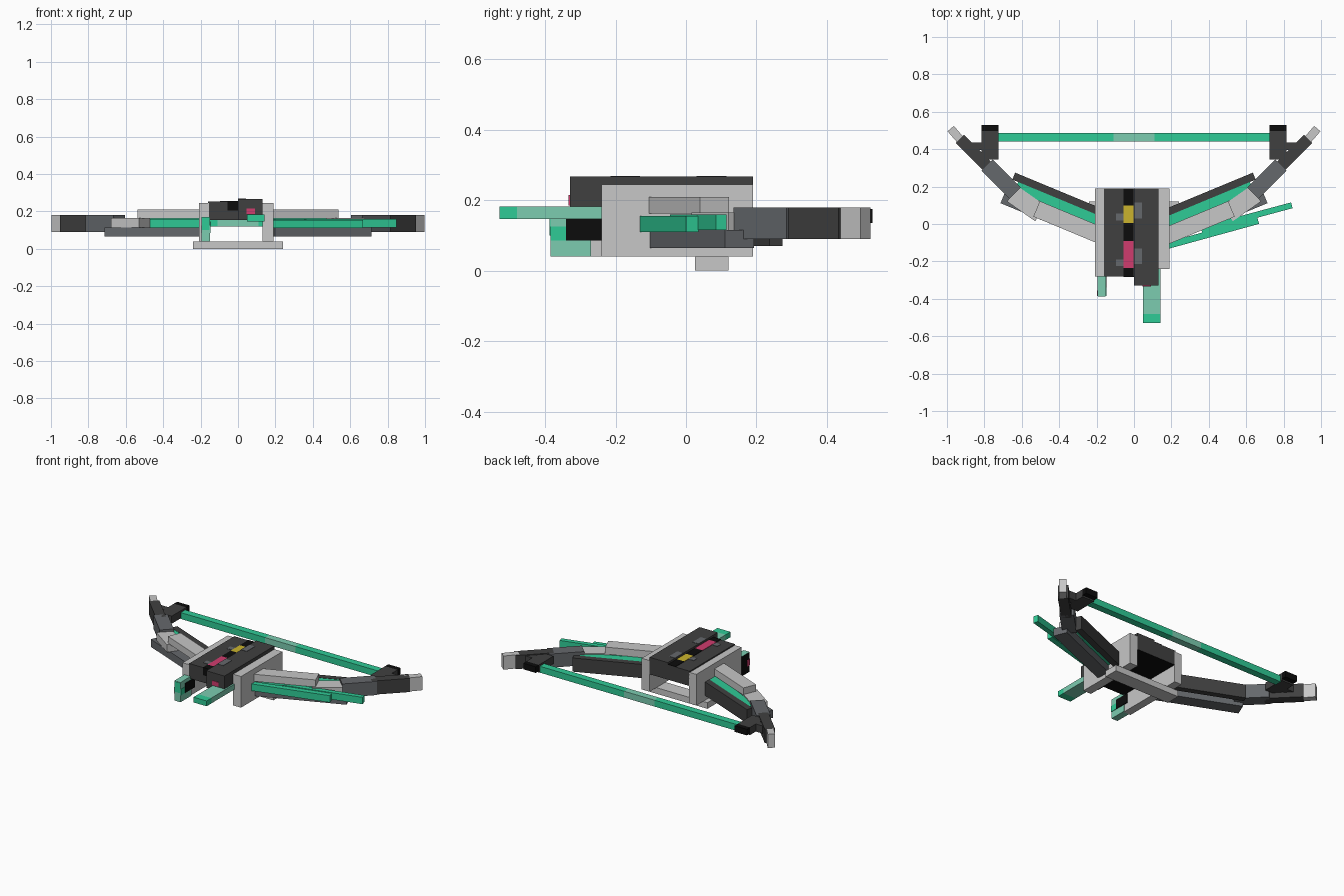
import bpy, math

if "Cube" in bpy.data.objects:
    bpy.data.objects.remove(bpy.data.objects["Cube"])


def material(name, rgb):
    m = bpy.data.materials.new(name)
    lin = [((c / 255 + 0.055) / 1.055) ** 2.4 for c in rgb]
    m.diffuse_color = (*lin, 1)
    m.use_nodes = True
    m.node_tree.nodes["Principled BSDF"].inputs["Base Color"].default_value = m.diffuse_color
    return m


TEAL = material("bright teal", (47, 203, 150))
PALE = material("pale teal", (124, 204, 176))
LIGHT = material("light grey", (199, 199, 199))
MID = material("mid grey", (101, 104, 108))
DARK = material("dark grey", (64, 64, 64))
BLACK = material("black", (12, 12, 12))
YELLOW = material("yellow", (203, 180, 45))
PINK = material("magenta", (208, 60, 110))


def box(name, x, y, z, mat):
    """Box from (min, max) ranges on each axis."""
    v = [(a, b, c) for a in x for b in y for c in z]
    f = [(0, 1, 3, 2), (4, 6, 7, 5), (0, 4, 5, 1), (2, 3, 7, 6), (0, 2, 6, 4), (1, 5, 7, 3)]
    me = bpy.data.meshes.new(name)
    me.from_pydata(v, [], f)
    me.materials.append(mat)
    ob = bpy.data.objects.new(name, me)
    bpy.context.collection.objects.link(ob)
    return ob


def beam(name, a, b, width, z, mat):
    """Flat bar lying from point a to point b in plan."""
    dx, dy = b[0] - a[0], b[1] - a[1]
    h = math.hypot(dx, dy) / 2
    ob = box(name, (-h, h), (-width / 2, width / 2), z, mat)
    ob.location = ((a[0] + b[0]) / 2, (a[1] + b[1]) / 2, 0)
    ob.rotation_euler.z = math.atan2(dy, dx)
    return ob


def colour_side(ob, mat, axis, sign):
    """Give the faces that point along one axis another colour."""
    ob.data.materials.append(mat)
    k = len(ob.data.materials) - 1
    for p in ob.data.polygons:
        if p.normal[axis] * sign > 0.9:
            p.material_index = k


# Central housing: side plates, bottom bar, two top blocks
box("left_side_plate", (-0.208, -0.155), (-0.28, 0.19), (0.04, 0.245), LIGHT)
box("right_side_plate", (0.132, 0.19), (-0.24, 0.19), (0.04, 0.245), LIGHT)
box("bottom_bar", (-0.24, 0.24), (0.025, 0.12), (0.0, 0.04), LIGHT)
left_top = box("left_top_block", (-0.16, 0.0), (-0.28, 0.19), (0.155, 0.253), DARK)
right_top = box("right_top_block", (0.0, 0.132), (-0.33, 0.19), (0.155, 0.267), DARK)
for block in (left_top, right_top):
    colour_side(block, BLACK, 2, -1)

# Coloured inlay strip along the top
for i, (y0, y1, mat) in enumerate([(-0.28, -0.235, BLACK), (-0.235, -0.09, PINK),
                                   (-0.09, 0.005, BLACK), (0.005, 0.1, YELLOW),
                                   (0.1, 0.19, BLACK)]):
    box(f"inlay_{i}", (-0.057, -0.002), (y0, y1), (0.252, 0.256), mat)
box("inlay_front", (-0.057, 0), (-0.283, -0.279), (0.205, 0.256), BLACK)

# Worn patches on the top and the front mark
for i, y in enumerate((0.03, -0.215)):
    box(f"worn_patch_right_{i}", (0.0, 0.043), (y, y + 0.085), (0.266, 0.269), MID)
    box(f"worn_patch_left_{i}", (-0.095, -0.057), (y - 0.01, y + 0.025), (0.252, 0.255), MID)
box("front_mark", (0.045, 0.09), (-0.333, -0.329), (0.185, 0.215), PINK)

# Forward rail and grip post
box("rail", (0.047, 0.142), (-0.48, -0.2), (0.147, 0.182), PALE)
box("rail_tip", (0.047, 0.142), (-0.53, -0.48), (0.147, 0.182), TEAL)
post = box("grip_post", (-0.195, -0.15), (-0.385, -0.27), (0.04, 0.17), PALE)
colour_side(post, BLACK, 0, -1)
box("post_inner_panel", (-0.152, -0.146), (-0.34, -0.24), (0.085, 0.147), BLACK)
box("post_inner_chip", (-0.152, -0.147), (-0.385, -0.34), (0.085, 0.125), TEAL)
box("post_front_chip", (-0.193, -0.152), (-0.388, -0.384), (0.1, 0.168), TEAL)
box("post_outer_mark", (-0.198, -0.194), (-0.385, -0.355), (0.085, 0.125), PINK)

# Limbs, one set per side
for side, s in (("left", -1), ("right", 1)):
    def limb(part, a, b, w, z, mat):
        return beam(f"{side}_{part}", (s * a[0], a[1]), (s * b[0], b[1]), w, z, mat)

    limb("upper_arm", (0.17, -0.065), (0.521, 0.081), 0.09, (0.162, 0.209), LIGHT)
    limb("upper_arm_end", (0.5, 0.056), (0.65, 0.161), 0.1, (0.115, 0.165), LIGHT)
    limb("lower_arm", (0.18, -0.061), (0.697, 0.152), 0.088, (0.065, 0.115), MID)
    limb("arm_core", (0.18, 0.005), (0.62, 0.222), 0.075, (0.113, 0.158), TEAL)
    limb("back_strip", (0.18, 0.064), (0.643, 0.256), 0.04, (0.07, 0.16), DARK)
    limb("limb_root", (0.635, 0.165), (0.785, 0.315), 0.085, (0.09, 0.18), MID)
    limb("limb_outer", (0.765, 0.29), (0.93, 0.455), 0.062, (0.09, 0.18), DARK)
    limb("limb_tip", (0.915, 0.435), (0.98, 0.51), 0.044, (0.09, 0.18), LIGHT)

    # String mounts with black caps
    def mount(part, x, y, z, mat):
        return box(f"{side}_{part}", sorted((s * x[0], s * x[1])), y, z, mat)

    mount("string_mount", (0.725, 0.815), (0.345, 0.497), (0.125, 0.175), DARK)
    mount("mount_cap", (0.725, 0.815), (0.497, 0.53), (0.135, 0.175), BLACK)
    mount("mount_flare", (0.81, 0.865), (0.395, 0.437), (0.125, 0.175), DARK)
    mount("string", (0.11, 0.727), (0.44, 0.486), (0.12, 0.162), TEAL)

box("string_middle", (-0.11, 0.11), (0.44, 0.486), (0.12, 0.162), PALE)

# Two loaded rods on the right-hand side
beam("inner_rod", (0.18, -0.115), (0.664, 0.018), 0.036, (0.11, 0.155), TEAL)
beam("outer_rod", (0.36, -0.03), (0.844, 0.1), 0.032, (0.115, 0.16), TEAL)
